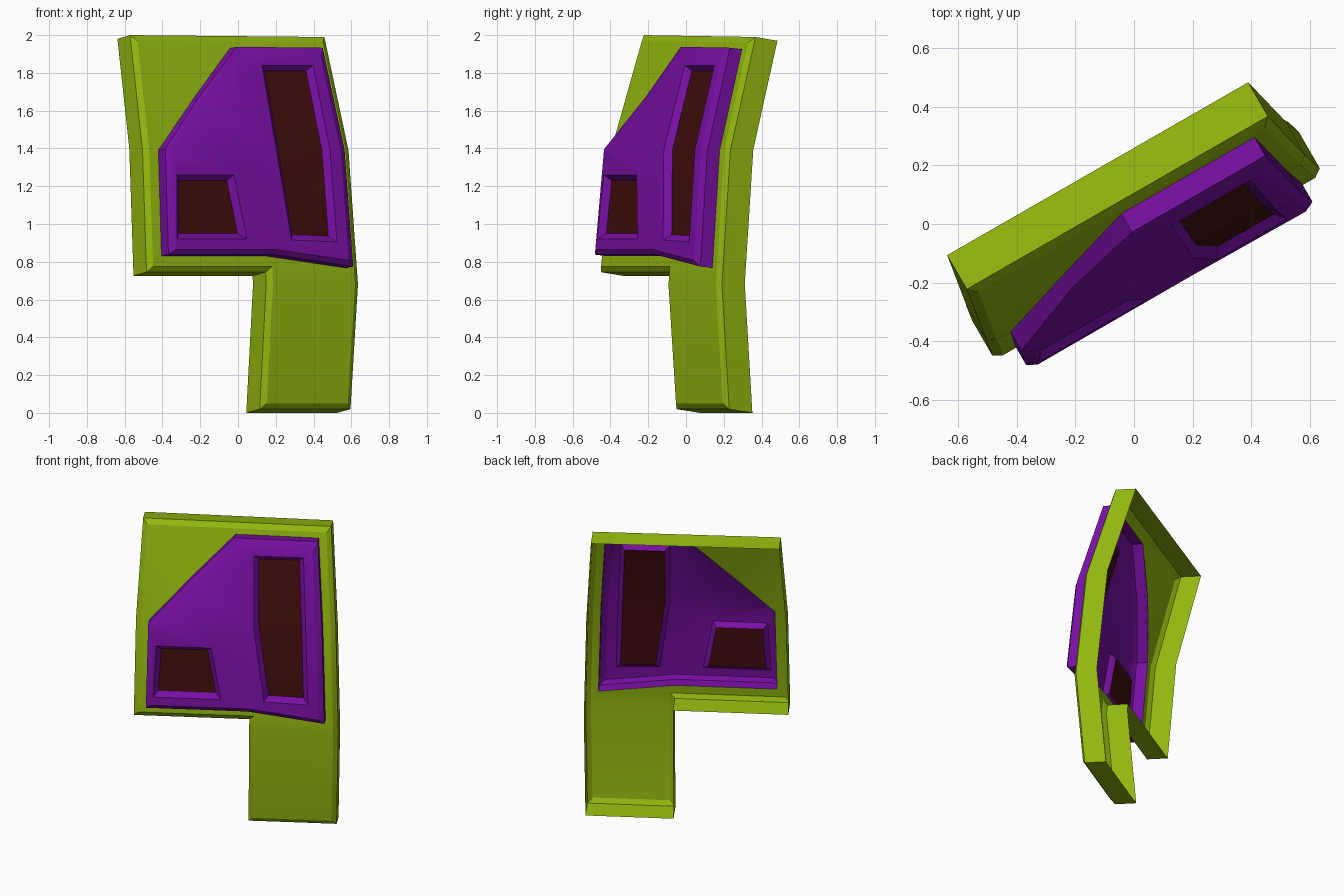
import bpy, bmesh, math
from mathutils import Vector, Matrix

cube = bpy.data.objects.get("Cube")
if cube:
    bpy.data.objects.remove(cube, do_unlink=True)


def material(name, rgb):
    m = bpy.data.materials.new(name)
    m.use_nodes = True
    m.diffuse_color = (*rgb, 1)
    m.node_tree.nodes["Principled BSDF"].inputs["Base Color"].default_value = (*rgb, 1)
    return m


GREEN = material("lime green", (0.29, 0.48, 0.005))
PURPLE = material("purple", (0.19, 0.005, 0.37))
BROWN = material("dark brown", (0.055, 0.004, 0.004))

# Curve of the panel: (height, how far it bulges forward)
CURVE = [(0.0, 0.098), (0.68, 0.153), (1.39, 0.089), (2.0, -0.093)]
TURN = Matrix.Rotation(math.radians(30), 4, "Z")


def bulge(z):
    for (z0, d0), (z1, d1) in zip(CURVE, CURVE[1:]):
        if z <= z1:
            break
    return d0 + (d1 - d0) * (z - z0) / (z1 - z0)


def inset(poly, amount):
    """Shrink a counter-clockwise outline by an even margin."""
    pts = [Vector(p) for p in poly]
    result = []
    for i, p in enumerate(pts):
        a = (p - pts[i - 1]).normalized()
        b = (pts[(i + 1) % len(pts)] - p).normalized()
        n1, n2 = Vector((-a.y, a.x)), Vector((-b.y, b.x))
        result.append(p + (n1 + n2) * amount / (1 + n1.dot(n2)))
    return result


def loop(bm, poly, forward, drop=0.0):
    """Outline drawn on the flat panel, at a distance in front of it."""
    return [bm.verts.new((p[0], -forward, p[1] - drop)) for p in poly]


def strip(bm, a, b):
    for i in range(len(a)):
        j = (i + 1) % len(a)
        bm.faces.new((a[i], a[j], b[j], b[i]))


def fill(bm, *loops):
    edges = []
    for ring in loops:
        for i in range(len(ring)):
            pair = (ring[i - 1], ring[i])
            edges.append(bm.edges.get(pair) or bm.edges.new(pair))
    bmesh.ops.triangle_fill(bm, use_beauty=True, use_dissolve=False,
                            edges=edges, normal=(0, -1, 0))


def finish(bm, name, mat):
    # Cut at the folds, bend the flat panel, then turn it
    for z, _ in CURVE[1:-1]:
        bmesh.ops.bisect_plane(bm, geom=bm.verts[:] + bm.edges[:] + bm.faces[:],
                               dist=0.008, plane_co=(0, 0, z), plane_no=(0, 0, 1))
    for v in bm.verts:
        v.co.y -= bulge(v.co.z)
    bmesh.ops.transform(bm, matrix=TURN, verts=bm.verts)
    bmesh.ops.recalc_face_normals(bm, faces=bm.faces)
    front = TURN @ Vector((0, -1, 0))
    bm.normal_update()
    if sum(f.normal.dot(front) * f.calc_area() for f in bm.faces) < 0:
        bmesh.ops.reverse_faces(bm, faces=bm.faces)
    mesh = bpy.data.meshes.new(name)
    bm.to_mesh(mesh)
    bm.free()
    mesh.materials.append(mat)
    ob = bpy.data.objects.new(name, mesh)
    bpy.context.collection.objects.link(ob)
    bpy.ops.object.select_all(action="DESELECT")
    ob.select_set(True)
    bpy.context.view_layer.objects.active = ob
    bpy.ops.object.shade_smooth_by_angle(angle=math.radians(25))


# Outlines, counter-clockwise from the lower left
FRAME = [(-0.644, 0.745), (0.084, 0.745), (0.084, 0.68), (0.075, 0.02), (0.63, 0.02),
         (0.645, 0.68), (0.624, 1.39), (0.58, 1.99), (-0.606, 2.0), (-0.635, 1.39)]
PLATE = [(-0.56, 0.83), (0.08, 0.83), (0.566, 0.767), (0.545, 1.39),
         (0.505, 1.925), (-0.02, 1.93), (-0.285, 1.665), (-0.55, 1.39)]
WINDOWS = {
    "small_window": [(-0.514, 0.92), (-0.087, 0.92), (-0.15, 1.26), (-0.497, 1.26)],
    "tall_window": [(0.185, 0.915), (0.462, 0.905), (0.445, 1.39),
                    (0.419, 1.84), (0.107, 1.84), (0.118, 1.39)],
}
FACE, PLATE_EDGE, PLATE_FACE, PANE = 0.02, 0.095, 0.115, 0.08

# Green shell: open back, side wall, bevel, face with an opening for the plate
bm = bmesh.new()
back = loop(bm, FRAME, -0.14, 0.02)
edge = loop(bm, FRAME, 0.0)
face = loop(bm, inset(FRAME, 0.03), FACE)
strip(bm, back, edge)
strip(bm, edge, face)
fill(bm, face, loop(bm, PLATE, FACE))
finish(bm, "outer_shell", GREEN)

# Purple raised plate with recessed window openings
bm = bmesh.new()
base = loop(bm, PLATE, FACE)
edge = loop(bm, PLATE, PLATE_EDGE, -0.008)
face = loop(bm, inset(PLATE, 0.035), PLATE_FACE)
strip(bm, base, edge)
strip(bm, edge, face)
for ring in (base, edge, face):
    ring[6].co.y += 0.018  # slight dip in the middle of the slanted side
openings = []
for poly in WINDOWS.values():
    rim = loop(bm, poly, PLATE_FACE)
    strip(bm, rim, loop(bm, inset(poly, 0.03), PANE))
    openings.append(rim)
fill(bm, face, *openings)
finish(bm, "raised_plate", PURPLE)

# Dark panes at the bottom of the recesses
for name, poly in WINDOWS.items():
    bm = bmesh.new()
    fill(bm, loop(bm, inset(poly, 0.03), PANE))
    finish(bm, name, BROWN)
